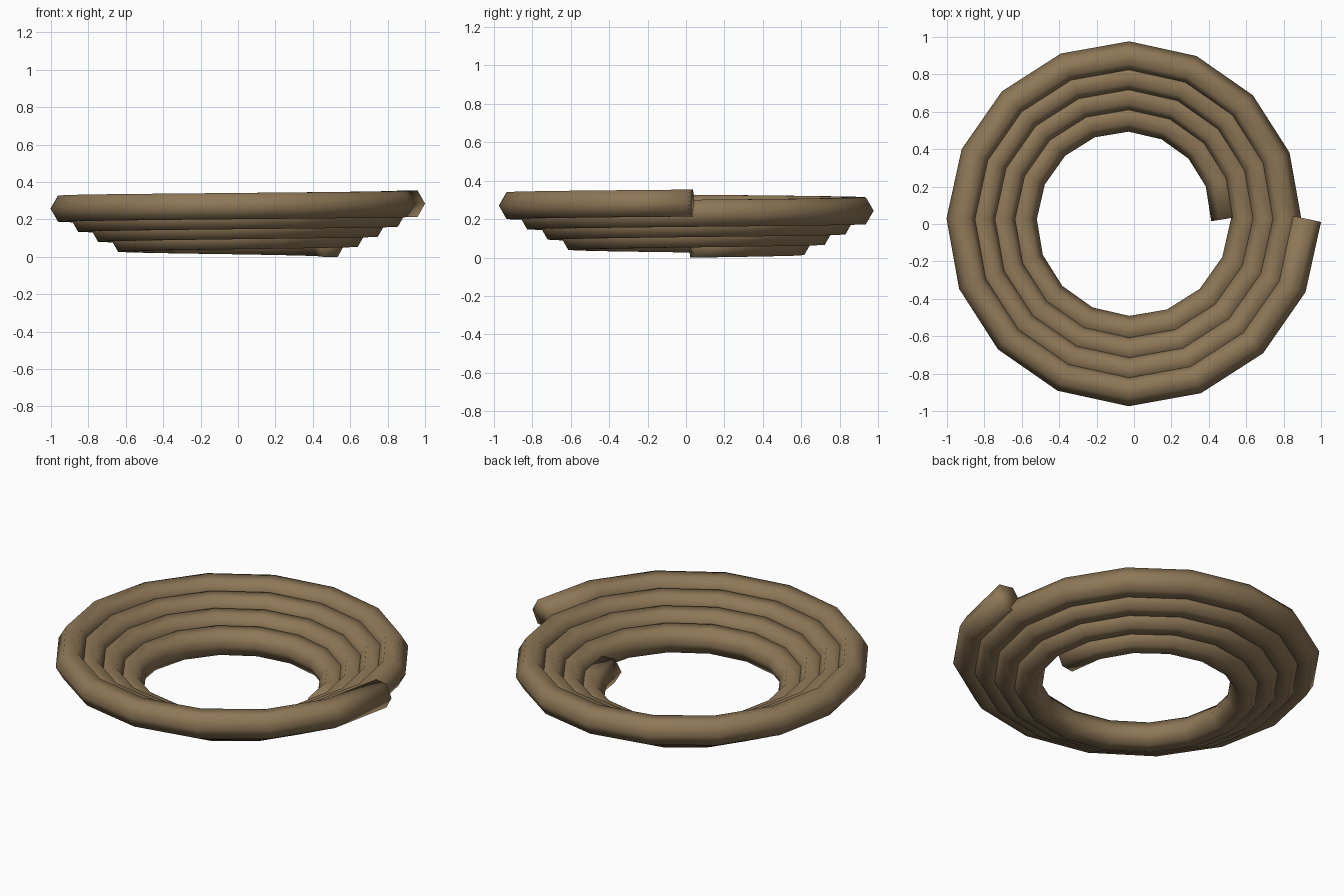
import bpy, bmesh, math
from mathutils import Vector

if "Cube" in bpy.data.objects:
    bpy.data.objects.remove(bpy.data.objects["Cube"])

TURNS, STEPS, SIDES = 4, 16, 6
TUBE = 0.081                      # tube radius
R0, GROW = 0.52, 0.107            # first coil radius, growth per turn
Z0, RISE = 0.07, 0.0535           # first coil height, rise per turn
CENTRE = Vector((-0.027, 0.028, 0))


def path_point(i):
    t = i / STEPS
    a = t * math.tau
    r = R0 + GROW * t
    return CENTRE + Vector((r * math.cos(a), r * math.sin(a), Z0 + RISE * t))


# Spiral centre line, widening and rising
count = TURNS * STEPS
points = [path_point(i) for i in range(count + 1)]

# Hexagonal tube swept along the spiral
bm = bmesh.new()
rings = []
for i, p in enumerate(points):
    before, after = points[max(i - 1, 0)], points[min(i + 1, count)]
    along = after - before
    out = Vector((along.y, -along.x, 0)).normalized()
    ring = []
    for k in range(SIDES):
        b = k * math.tau / SIDES
        ring.append(bm.verts.new(p + out * TUBE * math.cos(b)
                                 + Vector((0, 0, TUBE * math.sin(b)))))
    rings.append(ring)
for a, b in zip(rings, rings[1:]):
    for k in range(SIDES):
        n = (k + 1) % SIDES
        bm.faces.new((a[k], a[n], b[n], b[k]))

# Closed rope ends
bm.faces.new(rings[0])
bm.faces.new(rings[-1])
bmesh.ops.recalc_face_normals(bm, faces=bm.faces[:])
for f in bm.faces:
    f.smooth = True

mesh = bpy.data.meshes.new("rope_coil")
bm.to_mesh(mesh)
bm.free()
rope = bpy.data.objects.new("rope_coil", mesh)
bpy.context.collection.objects.link(rope)

# Rope colour
brown = bpy.data.materials.new("rope_brown")
brown.diffuse_color = (0.27, 0.185, 0.095, 1)
brown.use_nodes = True
brown.node_tree.nodes["Principled BSDF"].inputs["Base Color"].default_value = brown.diffuse_color
mesh.materials.append(brown)
